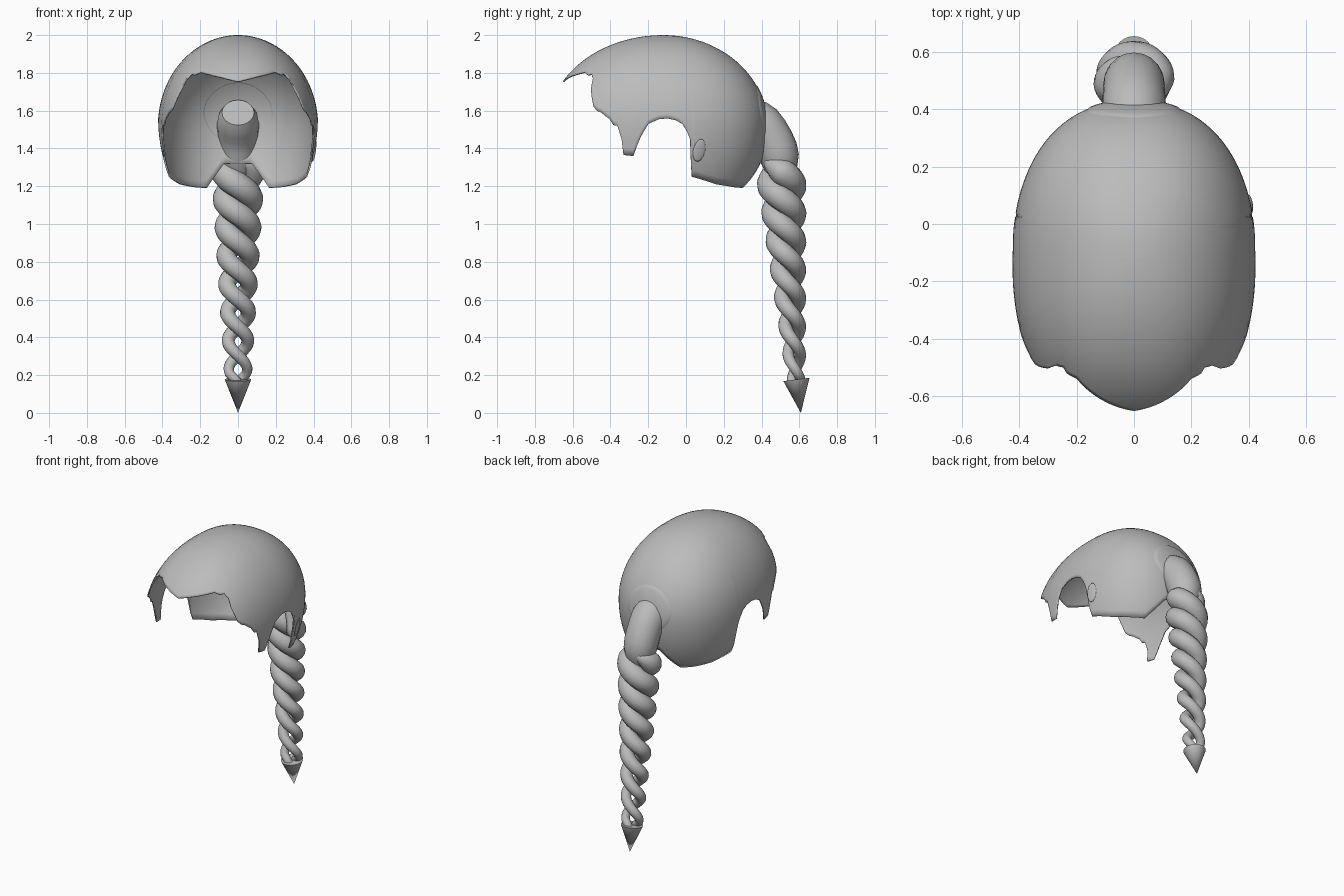
import bpy, bmesh, math, random
from mathutils import Vector

if "Cube" in bpy.data.objects:
    bpy.data.objects.remove(bpy.data.objects["Cube"])

random.seed(3)
grey = bpy.data.materials.new("hair_grey")
grey.diffuse_color = (0.5, 0.5, 0.5, 1)
grey.use_nodes = True
grey.node_tree.nodes["Principled BSDF"].inputs["Base Color"].default_value = grey.diffuse_color


def finish(obj, angle=40):
    obj.data.materials.clear()
    obj.data.materials.append(grey)
    bpy.ops.object.select_all(action='DESELECT')
    obj.select_set(True)
    bpy.context.view_layer.objects.active = obj
    bpy.ops.object.shade_smooth_by_angle(angle=math.radians(angle))


def mesh_object(name, bm):
    me = bpy.data.meshes.new(name)
    bm.to_mesh(me)
    bm.free()
    obj = bpy.data.objects.new(name, me)
    bpy.context.collection.objects.link(obj)
    return obj


def tube(name, path, sides=4):
    """Sweep a circle along (point, radius) pairs."""
    cu = bpy.data.curves.new(name, 'CURVE')
    cu.dimensions = '3D'
    cu.bevel_depth = 1.0
    cu.bevel_resolution = sides
    cu.use_fill_caps = True
    sp = cu.splines.new('POLY')
    sp.points.add(len(path) - 1)
    for p, (co, r) in zip(sp.points, path):
        p.co = (*co, 1)
        p.radius = r
    obj = bpy.data.objects.new(name, cu)
    bpy.context.collection.objects.link(obj)
    bpy.ops.object.select_all(action='DESELECT')
    obj.select_set(True)
    bpy.context.view_layer.objects.active = obj
    bpy.ops.object.convert(target='MESH')
    finish(bpy.context.object)


# Hair cap: egg-shaped shell, hem given as (azimuth from the front, height)
HEM = [(0, 1.755), (.28, 1.78), (.6, 1.805), (.70, 1.79), (.75, 1.795),
       (.81, 1.77), (.88, 1.68), (.93, 1.62), (1.06, 1.57), (1.17, 1.52),
       (1.205, 1.45), (1.212, 1.365), (1.30, 1.36), (1.372, 1.46),
       (1.44, 1.53), (1.53, 1.555), (1.607, 1.56), (1.69, 1.55),
       (1.754, 1.53), (1.80, 1.49), (1.83, 1.45), (1.86, 1.3), (1.88, 1.25),
       (2.18, 1.21), (2.45, 1.195), (2.668, 1.19), (2.815, 1.25),
       (2.96, 1.32), (math.pi, 1.32)]
CY, CZ, ROWS, SQUARE = -0.12, 1.52, 30, 2.25


def cap_point(t, phi):
    s, c = math.sin(t), math.cos(t)
    full = (abs(s) ** SQUARE + abs(c) ** SQUARE) ** (-1 / SQUARE)
    depth = 0.61 if c > 0 else 0.55
    height = 0.48 if math.cos(phi) > 0 else 0.60
    r = math.sin(phi) * full
    return Vector((0.424 * r * s, CY - depth * r * c,
                   CZ + height * math.cos(phi)))


columns = []
for (t0, z0), (t1, z1) in zip(HEM, HEM[1:]):
    n = max(1, math.ceil((t1 - t0) / 0.045))
    for k in range(n):
        f = k / n
        z = z0 + (z1 - z0) * f
        if 0.8 < t0 < 1.2 and k:
            z += random.uniform(-.015, .015)
        columns.append((t0 + (t1 - t0) * f, z))
columns.append(HEM[-1])

bm = bmesh.new()
pole = bm.verts.new((0, CY, 2.0))
grid = []
for t, z in columns:
    end = math.acos((z - CZ) / (0.48 if z > CZ else 0.60))
    col = []
    for j in range(1, ROWS + 1):
        co = cap_point(t, end * j / ROWS)
        if t in (0, math.pi):
            co.x = 0
        col.append(bm.verts.new(co))
    grid.append(col)
for a, b in zip(grid, grid[1:]):
    bm.faces.new((pole, a[0], b[0]))
    for j in range(ROWS - 1):
        bm.faces.new((a[j], a[j + 1], b[j + 1], b[j]))
cap = mesh_object("hair_cap", bm)
finish(cap)
mirror = cap.modifiers.new("mirror", 'MIRROR')
mirror.merge_threshold = 0.0005
shell = cap.modifiers.new("thickness", 'SOLIDIFY')
shell.thickness = 0.008
shell.offset = -1

# Small curled lock behind the right ear opening
bm = bmesh.new()
bmesh.ops.create_uvsphere(bm, u_segments=16, v_segments=8, radius=1)
for v in bm.verts:
    x, y, z = v.co
    v.co = (0.402 + 0.007 * x - 0.008 * y + 0.008 * z, 0.07 + 0.032 * y + 0.01 * z,
            1.39 + 0.06 * z)
finish(mesh_object("ear_lock", bm))

# Gathered hair leaving the back of the head and bending into the braid
base = [(.325, 1.59, .085), (.36, 1.562, .105), (.40, 1.528, .112),
        (.435, 1.485, .110), (.463, 1.44, .108), (.483, 1.395, .108),
        (.495, 1.35, .104), (.50, 1.30, .09), (.503, 1.25, .06)]
tube("gathered_hair", [((0, y, z), r) for y, z, r in base], 8)

# Raised root patch where the gathered hair meets the head
bm = bmesh.new()
rings = []
for k in range(9):
    ring = []
    for i in range(32):
        a = math.tau * i / 32
        q = k / 8 if k else 0.01
        t = math.pi - 0.44 * q * math.cos(a)
        phi = math.acos(min(1, (0.075 + 0.155 * q * math.sin(a)) / 0.48))
        co = cap_point(t, phi)
        co.y += 0.004 - (0.016 if k == 8 else 0)
        ring.append(bm.verts.new(co))
    rings.append(ring)
for a, b in zip(rings, rings[1:]):
    for i in range(32):
        bm.faces.new((a[i], b[i], b[i - 1], a[i - 1]))
bmesh.ops.recalc_face_normals(bm, faces=bm.faces)
finish(mesh_object("root_patch", bm))

# Braid: two tapering strands twisted round a leaning axis
N = 150
for s, name in enumerate(("braid_strand_a", "braid_strand_b")):
    path = []
    for i in range(N + 1):
        f = i / N
        z = 1.34 - 1.19 * f
        a = math.tau * (1.13 - z) / 0.30 + s * math.pi
        limit = 0.01 + 0.6 * (z - 0.14)
        wide = min(0.072 - 0.025 * f, limit)
        deep = min(0.066 - 0.040 * f, limit)
        r = (0.075 - 0.051 * f) * min(1, 0.35 + 12 * f)
        axis_y = 0.497 + 0.088 * f
        path.append(((wide * math.cos(a), axis_y + deep * math.sin(a), z), r))
    tube(name, path, 5)

# Pointed weight on the end of the braid
top, tip = Vector((0, .585, .177)), Vector((0, .608, 0))
bm = bmesh.new()
bmesh.ops.create_cone(bm, cap_ends=True, segments=24, radius1=0.07, radius2=0,
                      depth=(tip - top).length)
rot = (tip - top).to_track_quat('Z', 'Y').to_matrix()
for v in bm.verts:
    v.co = rot @ v.co + (top + tip) / 2
bmesh.ops.remove_doubles(bm, verts=bm.verts, dist=1e-5)
finish(mesh_object("braid_tip", bm))
